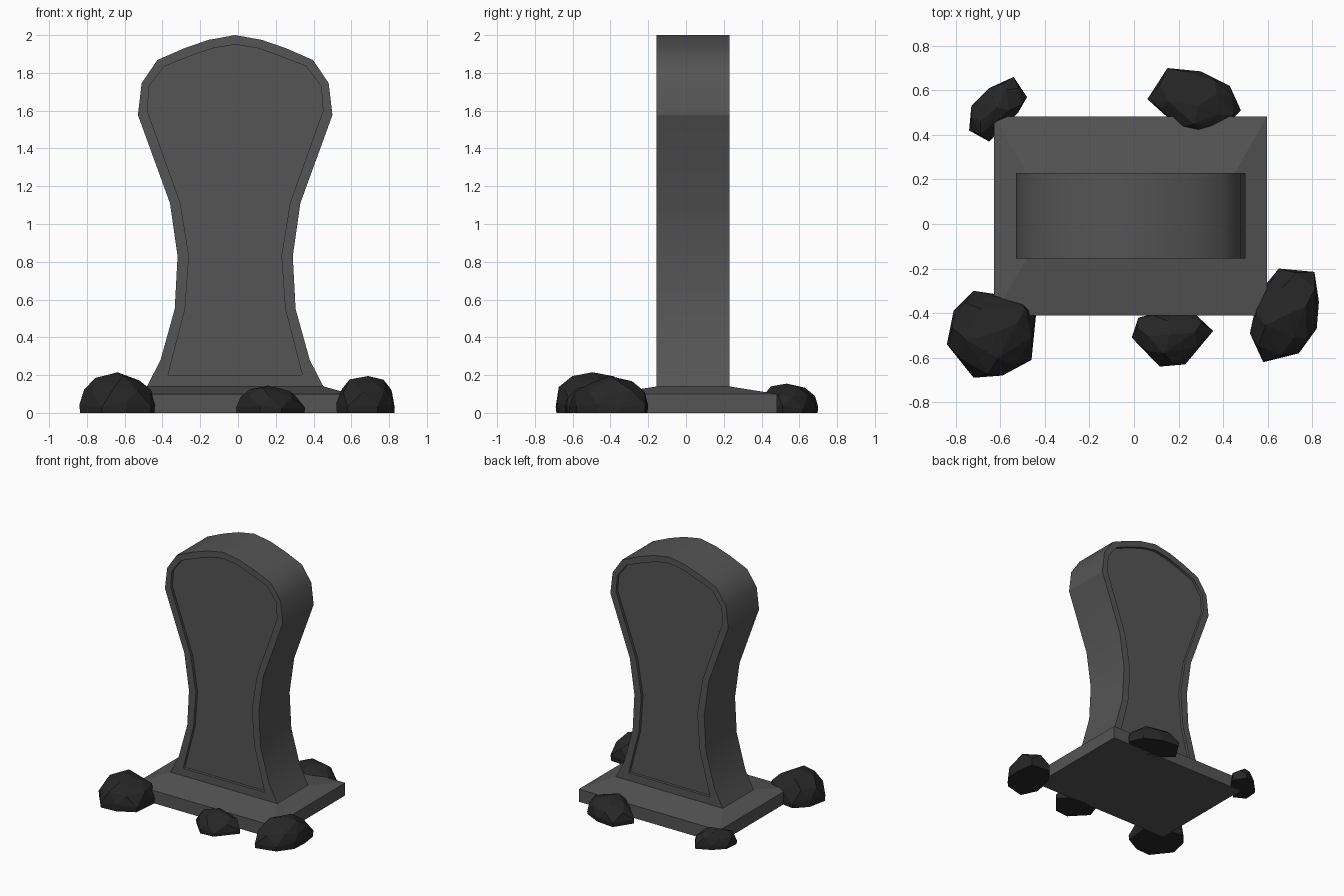
import bpy, bmesh, math
from mathutils import Vector

cube = bpy.data.objects.get("Cube")
if cube:
    bpy.data.objects.remove(cube, do_unlink=True)


def material(name, level):
    mat = bpy.data.materials.new(name)
    mat.use_nodes = True
    colour = (level, level, level, 1)
    mat.diffuse_color = colour
    bsdf = mat.node_tree.nodes["Principled BSDF"]
    bsdf.inputs["Base Color"].default_value = colour
    bsdf.inputs["Roughness"].default_value = 0.9
    return mat


def finish(bm, name, mat):
    bmesh.ops.recalc_face_normals(bm, faces=bm.faces)
    mesh = bpy.data.meshes.new(name)
    bm.to_mesh(mesh)
    bm.free()
    mesh.materials.append(mat)
    obj = bpy.data.objects.new(name, mesh)
    bpy.context.collection.objects.link(obj)
    return obj


def loft(rings):
    """Join closed rings of equal length with quads and cap both ends."""
    bm = bmesh.new()
    loops = [[bm.verts.new(p) for p in ring] for ring in rings]
    for a, b in zip(loops, loops[1:]):
        for i in range(len(a)):
            j = (i + 1) % len(a)
            bm.faces.new((a[i], a[j], b[j], b[i]))
    bm.faces.new(loops[0])
    bm.faces.new(loops[-1])
    bmesh.ops.recalc_face_normals(bm, faces=bm.faces)
    return bm


stone = material("grey_stone", 0.09)
dark_rock = material("dark_rock", 0.02)
CENTRE = -0.015

# Plinth: low slab with a sloped top
def rectangle(half_x, y0, y1, z):
    return [(CENTRE + sx * half_x, y, z)
            for sx, y in ((-1, y0), (1, y0), (1, y1), (-1, y1))]


FRONT, BACK = -0.155, 0.23
plinth = loft([rectangle(0.613, -0.41, 0.483, 0),
               rectangle(0.613, -0.41, 0.483, 0.1),
               rectangle(0.467, FRONT, BACK, 0.14)])
finish(plinth, "plinth", stone)

# Headstone: waisted slab with a recessed panel on both faces
SHOULDER = 1.577
outer = [(0.467, 0.14), (0.395, 0.28), (0.32, 0.55), (0.305, 0.83), (0.345, 1.11),
         (0.515, SHOULDER), (0.495, 1.746), (0.412, 1.868), (0.268, 1.931), (0.14, 1.975), (0, 2)]
inner = [(0.355, 0.2), (0.335, 0.28), (0.265, 0.55), (0.245, 0.83), (0.29, 1.11),
         (0.465, 1.6), (0.455, 1.73), (0.375, 1.835), (0.235, 1.89), (0.12, 1.93), (0, 1.95)]


def outline(half, y):
    left = [(-x, z) for x, z in reversed(half[:-1])]
    return [(CENTRE + x, y, z) for x, z in half + left]


DEPTH = 0.022
bm = loft([outline(inner, FRONT + DEPTH), outline(inner, FRONT), outline(outer, FRONT),
           outline(outer, BACK), outline(inner, BACK), outline(inner, BACK - DEPTH)])
for face in bm.faces:
    face.smooth = True
for edge in bm.edges:
    at_shoulder = all(abs(v.co.z - SHOULDER) < 0.001 for v in edge.verts)
    edge.smooth = edge.calc_face_angle(0) < math.radians(40) and not at_shoulder
finish(bm, "headstone", stone)


# Rocks: faceted boulders grown from a plan outline
def rock(name, height, plan):
    points = [Vector(p) for p in plan]
    middle = sum(points, Vector((0, 0))) / len(points)
    staggered = [(p + q) / 2 for p, q in zip(points, points[1:] + points[:1])]
    layers = [(points, 0.98, 0), (points, 1, 0.2), (staggered, 0.94, 0.58), (points[::2], 0.58, 0.86)]
    bm = bmesh.new()
    for ring, scale, level in layers:
        for i, p in enumerate(ring):
            flat = middle + (p - middle) * scale
            wobble = 0.06 * math.sin(2.4 * i) if level else 0
            bm.verts.new((flat.x, flat.y, height * (level + wobble)))
    bm.verts.new((middle.x, middle.y, height))
    hull = bmesh.ops.convex_hull(bm, input=bm.verts)
    loose = {g for g in hull["geom_interior"] if isinstance(g, bmesh.types.BMVert)}
    bmesh.ops.delete(bm, geom=list(loose), context="VERTS")
    bmesh.ops.dissolve_limit(bm, angle_limit=0.05, verts=bm.verts, edges=bm.edges)
    finish(bm, name, dark_rock)


rock("rock_front_right", 0.215, [(-.84, -.54), (-.81, -.39), (-.72, -.3), (-.52, -.33),
                                 (-.44, -.41), (-.46, -.61), (-.59, -.68), (-.72, -.69)])
rock("rock_front_middle", 0.145, [(-.01, -.51), (.02, -.42), (.14, -.39), (.27, -.4),
                                  (.355, -.48), (.23, -.63), (.115, -.64)])
rock("rock_front_left", 0.195, [(.65, -.2), (.81, -.215), (.83, -.35), (.82, -.47),
                                (.74, -.58), (.58, -.62), (.52, -.49), (.56, -.31)])
rock("rock_back_left", 0.155, [(.15, .7), (.3, .685), (.43, .62), (.48, .51), (.43, .46),
                               (.365, .4), (.25, .39), (.16, .47), (.06, .56)])
rock("rock_back_right", 0.135, [(-.54, .66), (-.48, .57), (-.52, .5), (-.65, .37),
                                (-.74, .42), (-.73, .53), (-.65, .61)])
